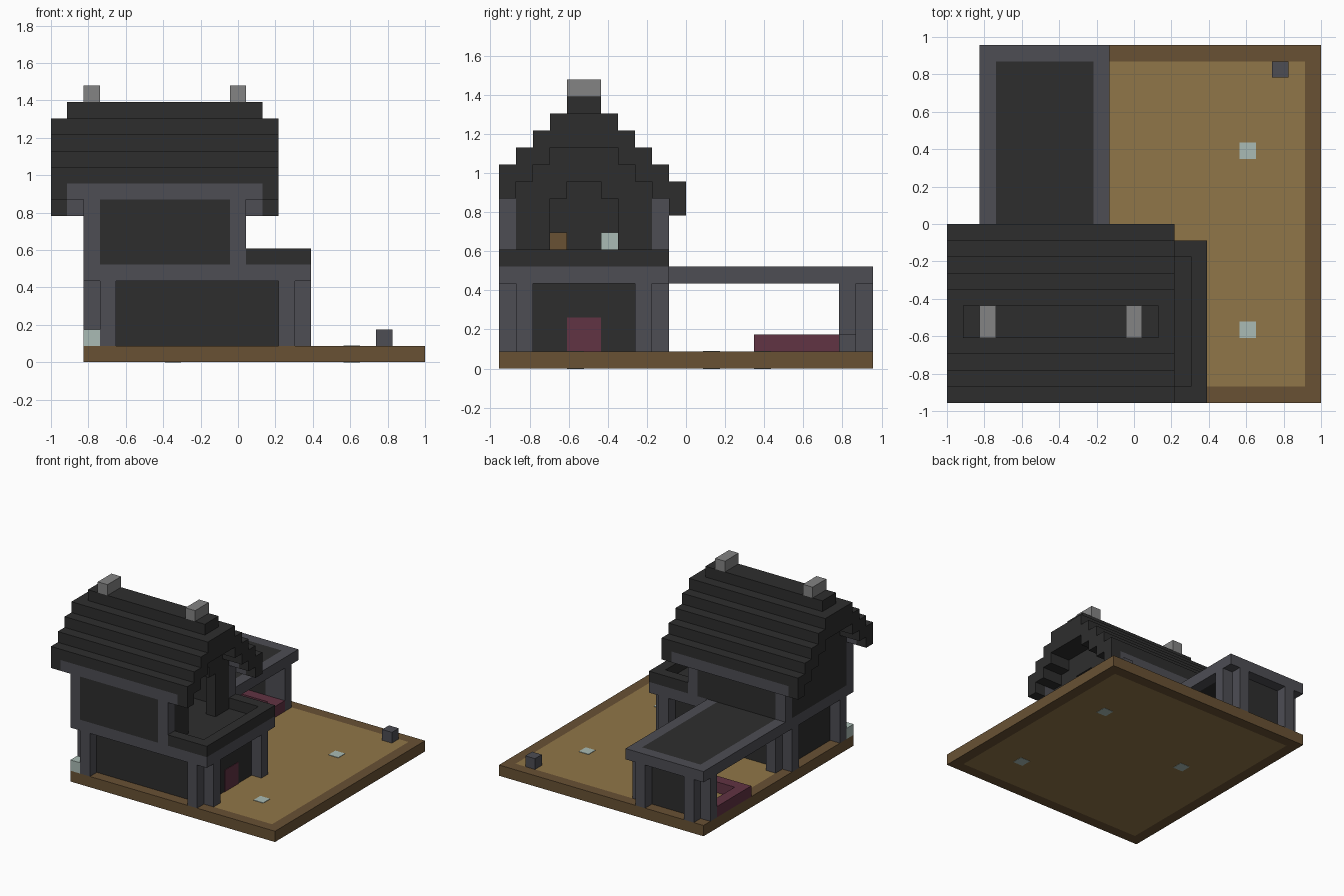
import bpy
import bmesh
from mathutils import Vector

if "Cube" in bpy.data.objects:
    bpy.data.objects.remove(bpy.data.objects["Cube"], do_unlink=True)

LONG, DEEP = 23, 22            # plan size in blocks
UNIT = 2 / LONG


def material(name, *rgb):
    m = bpy.data.materials.new(name)
    m.use_nodes = True
    m.diffuse_color = (*rgb, 1)
    m.node_tree.nodes["Principled BSDF"].inputs["Base Color"].default_value = (*rgb, 1)
    return m


dark = material("charcoal", .027, .027, .027)
grey = material("slate grey", .075, .075, .088)
sand = material("sand", .28, .18, .065)
brown = material("earth brown", .14, .083, .034)
pale = material("pale aqua", .4, .5, .46)
red = material("wine red", .12, .033, .056)
stone = material("light stone", .23, .23, .23)


def build(name, mat, boxes):
    """One object from boxes given as (x range, y range, z range) in blocks."""
    bm = bmesh.new()
    for spans in boxes:
        low, high = Vector(s[0] for s in spans), Vector(s[1] for s in spans)
        mid, size = (low + high) / 2, high - low
        for v in bmesh.ops.create_cube(bm, size=1)["verts"]:
            p = mid + Vector(a * b for a, b in zip(v.co, size))
            v.co = (p - Vector((LONG / 2, DEEP / 2, 0))) * UNIT
    mesh = bpy.data.meshes.new(name)
    bm.to_mesh(mesh)
    bm.free()
    mesh.materials.append(mat)
    ob = bpy.data.objects.new(name, mesh)
    bpy.context.collection.objects.link(ob)
    return ob


def one(n):
    return (n, n + 1)


def ring(x, y, z):
    """Four strips, one block wide, around a rectangle."""
    inner = (x[0] + 1, x[1] - 1)
    return [(one(x[0]), y, z), (one(x[1] - 1), y, z),
            (inner, one(y[0]), z), (inner, one(y[1] - 1), z)]


# Ground slab with sandy middle and pale spots
plot_x, plot_y, slab = (2, LONG), (0, DEEP), (0, 1)
build("ground_border", brown, ring(plot_x, plot_y, slab))
build("ground_sand", sand, [((3, LONG - 1), (1, DEEP - 1), slab)])
spots = [(18, 4), (18, 15), (7, 12)]
build("ground_spots", pale, [(one(x), one(y), (-.02, 1.04)) for x, y in spots])

# Ground floor: recessed walls, paired corner posts, door
house_x, house_y, storey, beam = (2, 16), (0, 10), (1, 5), (5, 6)
build("lower_walls", dark, ring((3, 15), (1, 9), storey))
posts = [(x, y) for side in (0, 1) for end in (0, 1)
         for x, y in ((15 if side else 2, 8 if end else 1),
                      (14 if side else 3, 9 if end else 0))]
build("corner_posts", grey, [(one(x), one(y), storey) for x, y in posts])
build("door", red, [((14.5, 15.05), (4, 6), (1, 3))])
build("corner_block", pale, [(one(2), one(0), one(1))])

# Floor beams and terrace
build("floor_beam", grey, ring(house_x, house_y, beam))
build("upper_floor", dark, [((3, 15), (1, 9), beam)])
build("terrace_parapet", dark, [(one(15), house_y, one(6))]
      + [((12, 15), one(y), one(6)) for y in (0, 9)])

# Rear canopy with end wall
build("canopy_frame", grey, [(one(x), (10, DEEP), beam) for x in (2, 9)]
      + [((3, 9), one(DEEP - 1), beam)])
build("canopy_panel", dark, [((3, 9), (10, DEEP - 1), beam)])
build("canopy_posts", grey, [(one(x), one(y), storey)
      for x, y in ((2, 20), (3, 21), (9, 20), (8, 21), (3, 20), (8, 20))])
build("canopy_end_wall", dark, [((4, 8), one(20), storey)])
build("low_bench", red, ring((2, 10), (15, 20), one(1)))

# Upper storey
upper = (6, 10)
build("upper_posts", grey, [(one(x), one(y), upper) for x in (2, 11) for y in (0, 9)])
build("upper_panels", dark, [((3, 11), one(y), upper) for y in (0, 9)])

# Stepped gables, the one over the terrace with a doorway
steps = [((s, 10 - s), one(9 + s)) for s in (1, 2, 3)]
build("left_gable", dark, [(one(2), (1, 9), upper)] + [(one(2), y, z) for y, z in steps])
doorway = [((1, 3), upper), ((7, 9), upper), ((1, 4), one(10)), ((6, 9), one(10))]
build("terrace_gable", dark, [(one(11), y, z) for y, z in doorway + steps[1:]])
build("inside_chest", brown, [(one(6), one(3), (6, 8))])
build("inside_lamp", pale, [(one(7), one(6), (6, 8))])

# Stepped roof: courses rise from both eaves to the ridge
roof_x, inner_x = (0, 14), (1, 13)
eaves = [(0, 10), (9, 10), (10, 9)]
courses = [(y, 10 + s) for s in (1, 2, 3) for y in (s, 9 - s)]
roof = [(roof_x, one(y), (z, z + 2)) for y, z in courses]
for y, z in eaves:
    roof.append((roof_x, one(y), one(z + 1)))
    roof += [(one(x), one(y), one(z)) for x in (0, 13)]
build("roof_courses", dark, roof)
build("eave_beams", grey, [(inner_x, one(y), one(z)) for y, z in eaves])
build("roof_ridge", dark, [(roof_x, (4, 6), (13, 15)), (inner_x, (4, 6), one(15))])
build("chimneys", stone, [(one(x), (4, 6), one(16)) for x in (2, 11)])

# Yard block
build("yard_block", grey, [(one(20), one(20), one(1))])
